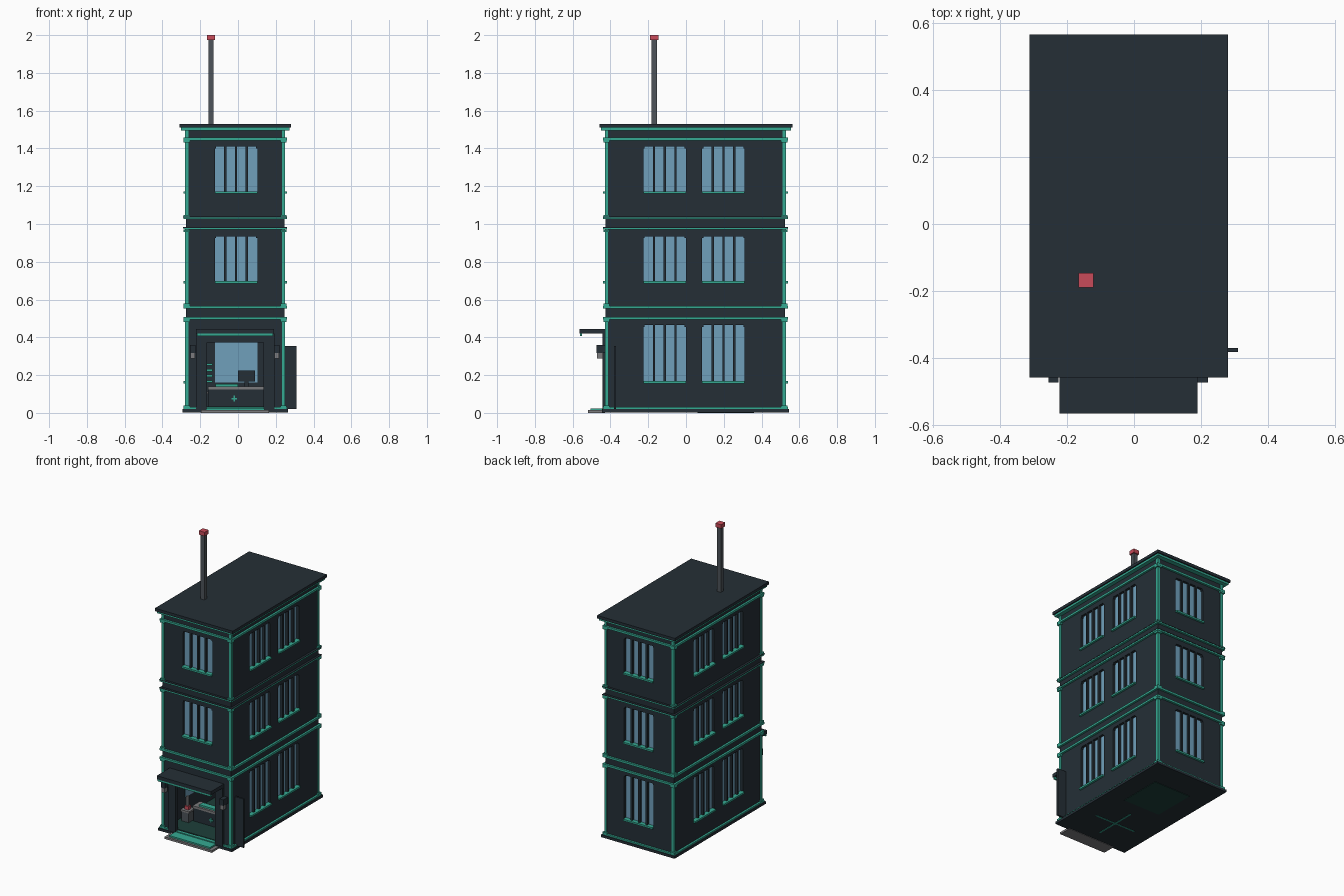
import bpy, bmesh
from mathutils import Matrix, Vector

cube = bpy.data.objects.get("Cube")
if cube:
    bpy.data.objects.remove(cube, do_unlink=True)


def material(name, r, g, b):
    m = bpy.data.materials.new(name)
    m.use_nodes = True
    m.diffuse_color = (r, g, b, 1)
    m.node_tree.nodes["Principled BSDF"].inputs["Base Color"].default_value = (r, g, b, 1)
    return m


DARK = material("dark slate", .018, .028, .037)
TEAL = material("teal trim", .036, .4, .29)
GLASS = material("window blue", .16, .35, .5)
RED = material("beacon red", .58, .07, .1)
STEEL = material("steel grey", .075, .088, .1)
GREY = material("light grey", .2, .2, .21)
GREEN = material("deep green", .012, .05, .042)


def boxes(name, bounds, mat):
    """One object made of boxes given as (x0, x1, y0, y1, z0, z1)."""
    bm = bmesh.new()
    for x0, x1, y0, y1, z0, z1 in bounds:
        centre = Vector((x0 + x1, y0 + y1, z0 + z1)) / 2
        size = Matrix.Diagonal((abs(x1 - x0), abs(y1 - y0), abs(z1 - z0), 1))
        bmesh.ops.create_cube(bm, size=1, matrix=Matrix.Translation(centre) @ size)
    mesh = bpy.data.meshes.new(name)
    bm.to_mesh(mesh)
    bm.free()
    mesh.materials.append(mat)
    ob = bpy.data.objects.new(name, mesh)
    bpy.context.collection.objects.link(ob)
    return ob


def cut(target, bounds):
    cutter = boxes("cutter", bounds, DARK)
    cutter.hide_render = True
    mod = target.modifiers.new("cut", "BOOLEAN")
    mod.operation, mod.solver, mod.object = "DIFFERENCE", "EXACT", cutter
    bpy.context.view_layer.objects.active = target
    bpy.ops.object.modifier_apply(modifier=mod.name)
    bpy.data.objects.remove(cutter, do_unlink=True)


# Body outline
X0, X1, Y0, Y1, TOP = -.275, .245, -.425, .525, 1.5


def on_wall(side, u0, u1, d0, d1, z0, z1):
    """Box on a wall: u runs along it, d points outward."""
    if side == "front":
        return (u0, u1, Y0 - d1, Y0 - d0, z0, z1)
    if side == "back":
        return (u0, u1, Y1 + d0, Y1 + d1, z0, z1)
    if side == "left":
        return (X1 + d0, X1 + d1, u0, u1, z0, z1)
    return (X0 - d1, X0 - d0, u0, u1, z0, z1)


def slab(grow, z0, z1):
    return (X0 - grow, X1 + grow, Y0 - grow, Y1 + grow, z0, z1)


# Windows: a recess, a pane, three mullions and a sill for each
STOREYS = [(.16, .465), (.69, .935), (1.165, 1.41)]
WALLS = {"front": [-.01], "back": [-.01], "left": [-.113, .198], "right": [-.113, .198]}
recesses, panes, mullions, sills = [], [], [], []
for side, centres in WALLS.items():
    for floor, (z0, z1) in enumerate(STOREYS):
        if side == "front" and floor == 0:
            continue
        for c in centres:
            a, b = c - .112, c + .112
            recesses.append(on_wall(side, a, b, -.02, .05, z0, z1))
            panes.append(on_wall(side, a, b, -.021, -.017, z0, z1))
            if floor == 0:
                panes.append(on_wall(side, a, b, -.034, -.029, z0, z1 - .08))
            for i in (-1, 0, 1):
                m = c + i * .057
                mullions.append(on_wall(side, m - .006, m + .006, -.02, 0, z0, z1))
            for i in (-1, 1):
                e = c + i * .109
                mullions.append(on_wall(side, e - .003, e + .003, -.02, 0, z1 - .01, z1))
            sills.append(on_wall(side, a, b, -.018, .014, z0 - .004, z0 + .008))

# Walls with recesses, a doorway and a hollow ground storey
body = boxes("walls", [slab(0, .015, TOP)], DARK)
cut(body, recesses + [(-.165, .135, Y0 - .1, Y0 + .015, .03, .4)])
cut(body, [(X0 + .03, X1 - .03, Y0 + .01, Y1 - .03, .03, .48)])
boxes("window_panes", panes, GLASS)
boxes("window_mullions", mullions, DARK)
boxes("window_sills", sills, TEAL)

# Horizontal bands and corner strips
bands = [(.02, .03), (.494, .508), (.553, .567), (.97, .981), (1.026, 1.036), (1.443, 1.457)]
boxes("storey_bands", [slab(.014, *z) for z in bands], TEAL)
boxes("band_caps", [slab(.0155, z1 - .001, z1 + .003) for z0, z1 in bands[3:5]], DARK)
strips, corners = [], []
for x in (X0 + .004, X1 - .004):
    for y in (Y0 + .004, Y1 - .004):
        for z0, z1 in ((.02, .5), (.56, .975), (1.03, TOP)):
            strips.append((x - .009, x + .009, y - .009, y + .009, z0, z1))
            for z in (z0 + .012, min(z1, 1.45) - .012):
                corners.append((x - .017, x + .017, y - .017, y + .017, z - .006, z + .006))
boxes("corner_strips", strips, TEAL)
boxes("corner_blocks", corners, TEAL)

# Roof, cornice and mast
boxes("roof_slab", [(-.311, .28, -.457, .565, 1.51, 1.53)], DARK)
boxes("cornice", [(-.303, .272, -.449, .557, 1.496, 1.51)], TEAL)
MX, MY = -.143, -.168
boxes("mast", [(MX - .014, MX + .014, MY - .014, MY + .014, 1.53, 1.975)], STEEL)
boxes("mast_beacon", [(MX - .022, MX + .022, MY - .022, MY + .022, 1.973, 2)], RED)

# Base, floor and underside panels
boxes("base_plinth", [slab(.02, .003, .02)], DARK)
boxes("floor", [(X0 + .03, X1 - .03, Y0 + .01, Y1 - .03, .03, .034)], GREEN)
boxes("underside_panel", [(-.15, .13, .06, .36, 0, .004)], GREEN)
boxes("underside_cross", [(-.17, .14, -.205, -.195, .001, .004),
                          (-.02, -.01, -.35, -.05, .001, .004)], TEAL)

# Entrance: step, pilasters, lintel and canopy
boxes("entrance_step", [(-.195, .165, -.52, -.43, 0, .014)], GREY)
boxes("step_trim", [(-.17, .14, -.505, -.43, .014, .024)], TEAL)
boxes("pilasters", [(-.222, -.165, -.443, Y0, .02, .42), (.135, .192, -.443, Y0, .02, .42)], DARK)
boxes("door_lintel", [(-.165, .135, -.438, Y0 + .01, .372, .42)], DARK)
boxes("canopy", [(-.222, .19, -.565, Y0, .42, .444)], DARK)
boxes("canopy_trim", [(-.218, .186, -.562, -.55, .406, .42)], TEAL)

# Wall lamps beside the door
for name, x in (("right", -.24), ("left", .205)):
    boxes(name + "_lamp_cover", [(x - .015, x + .015, -.473, Y0, .318, .36)], DARK)
    boxes(name + "_lamp_light", [(x - .012, x + .012, -.47, -.44, .287, .318)], GREY)

# Open door leaf at the left corner
boxes("open_door", [(X1, .31, -.382, -.37, .02, .355)], DARK)

# Reception counter with screen, emblem and shelf
boxes("counter", [(-.155, .135, -.26, -.19, .034, .125)], DARK)
boxes("counter_top", [(-.16, .14, -.265, -.185, .125, .14)], GREY)
boxes("counter_emblem", [(-.035, -.005, -.264, -.26, .072, .08),
                         (-.024, -.016, -.264, -.26, .061, .091)], TEAL)
boxes("screen", [(0, .09, -.23, -.215, .165, .225), (.035, .055, -.23, -.21, .14, .165)], DARK)
boxes("keyboard", [(-.12, 0, -.25, -.21, .14, .152)], TEAL)
boxes("wall_shelves", [(-.2, -.135, .2, .3, z, z + .012) for z in (.16, .19, .22, .25)], TEAL)

# Pedestal with warning light
boxes("pedestal", [(-.22, -.165, -.3, -.24, .034, .1)], STEEL)
boxes("pedestal_top", [(-.225, -.16, -.305, -.235, .1, .112)], GREY)
boxes("warning_light", [(-.207, -.178, -.285, -.255, .112, .135)], RED)
boxes("light_post", [(-.2, -.185, -.278, -.262, .135, .2)], GREY)
